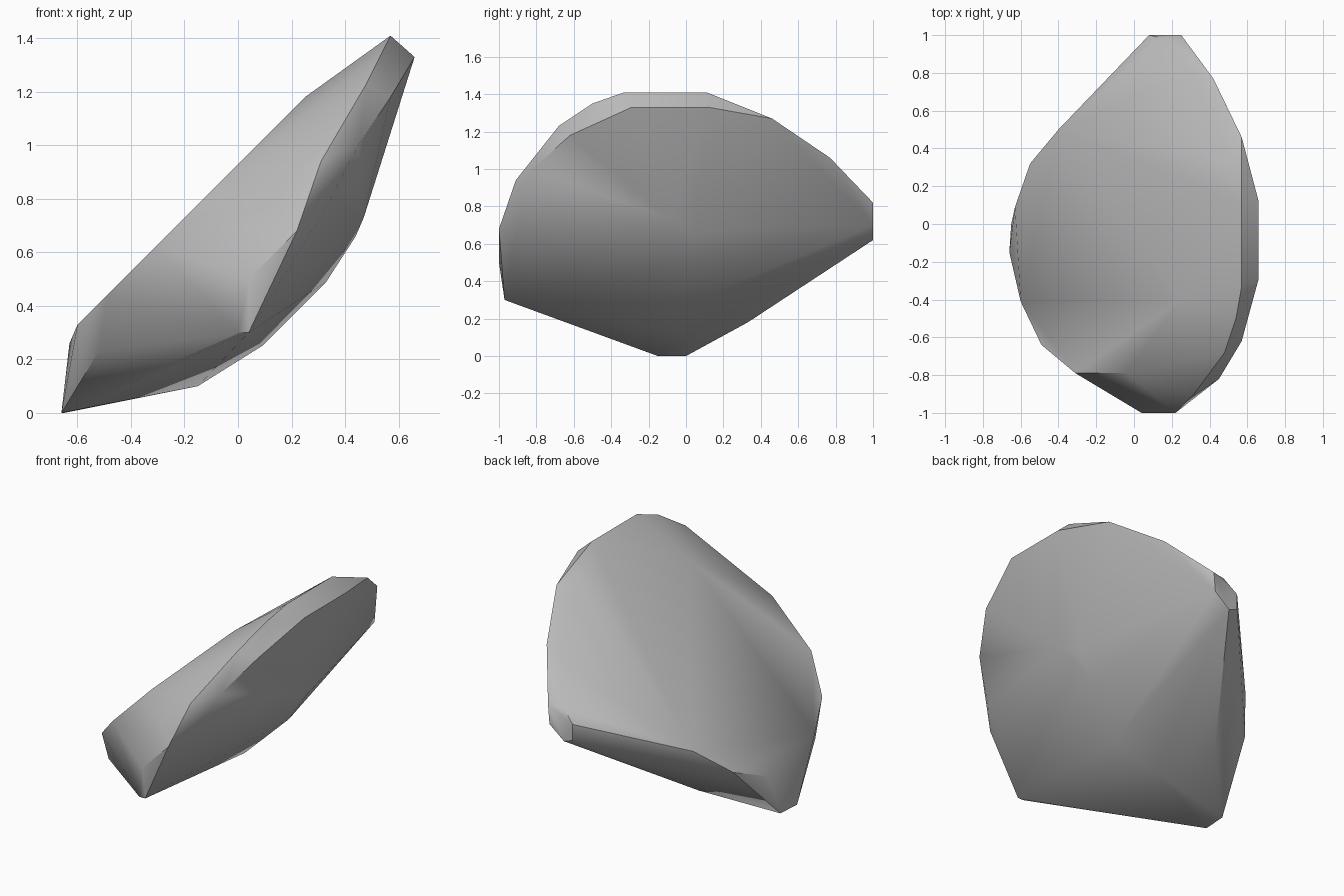
import bpy
import bmesh
from math import radians

# Remove the default cube
default_cube = bpy.data.objects.get("Cube")
if default_cube:
    bpy.data.objects.remove(default_cube, do_unlink=True)


def make_material(name, colour):
    material = bpy.data.materials.new(name)
    material.use_nodes = True
    material.diffuse_color = colour
    shader = material.node_tree.nodes["Principled BSDF"]
    shader.inputs["Base Color"].default_value = colour
    shader.inputs["Roughness"].default_value = 0.9
    return material


def make_stone(name, outlines, material, crease_angle):
    """Wrap a faceted skin around the outlines and soften its shallow edges."""
    bm = bmesh.new()
    for outline in outlines:
        for point in outline:
            bm.verts.new(point)
    hull = bmesh.ops.convex_hull(bm, input=bm.verts, use_existing_faces=False)
    leftovers = {v for key in ("geom_interior", "geom_unused")
                 for v in hull[key] if isinstance(v, bmesh.types.BMVert)}
    bmesh.ops.delete(bm, geom=list(leftovers), context="VERTS")
    bmesh.ops.recalc_face_normals(bm, faces=bm.faces)

    mesh = bpy.data.meshes.new(name)
    bm.to_mesh(mesh)
    bm.free()
    mesh.materials.append(material)
    stone = bpy.data.objects.new(name, mesh)
    bpy.context.collection.objects.link(stone)

    bpy.ops.object.select_all(action="DESELECT")
    stone.select_set(True)
    bpy.context.view_layer.objects.active = stone
    bpy.ops.object.shade_smooth_by_angle(angle=crease_angle)
    return stone


# Upper end of the broad sloping face, back to front
upper_rim = [
    (.08, 1, .74), (.16, .98, .82), (.31, .8, 1), (.51, .33, 1.3),
    (.57, .11, 1.41), (.57, -.33, 1.41), (.54, -.5, 1.35),
    (.48, -.68, 1.23), (.31, -.91, .94),
]

# Lower end of the broad sloping face, front to back
lower_rim = [
    (.25, -.4, 1.18), (-.04, -.79, .89), (-.31, -.79, .62),
    (-.49, -.64, .44), (-.6, -.41, .33), (-.63, .09, .26),
    (-.55, .32, .35), (-.4, .5, .51),
]

# Chipped outer edge of the overhanging side, back to front
outer_rim = [
    (.25, 1, .82), (.42, .77, 1.06), (.57, .46, 1.27), (.66, .12, 1.33),
    (.66, -.29, 1.33), (.57, -.62, 1.18), (.45, -.82, 1), (.33, -.89, .77),
    (.22, -1, .68), (.04, -1, .5),
]

# Keel of the underside, from the overhang down to the foot
underside = [
    (.47, -.08, .73), (.44, .04, .66), (.33, .03, .49), (.09, -.06, .25),
    (-.15, .02, .1), (-.32, .33, .18), (-.52, -.53, .23),
]

# Small foot, blunt front corner and narrow back end
foot = [(-.66, -.15, 0), (-.65, 0, 0)]
front_corner = [(0, -.97, .3), (.04, -.97, .3)]
back_end = [(.08, 1, .64), (.14, 1, .62), (.24, 1, .7)]

stone_grey = make_material("stone grey", (.5, .5, .5, 1))
make_stone(
    "leaning_stone",
    [upper_rim, lower_rim, outer_rim, underside, foot, front_corner, back_end],
    stone_grey,
    radians(33),
)
